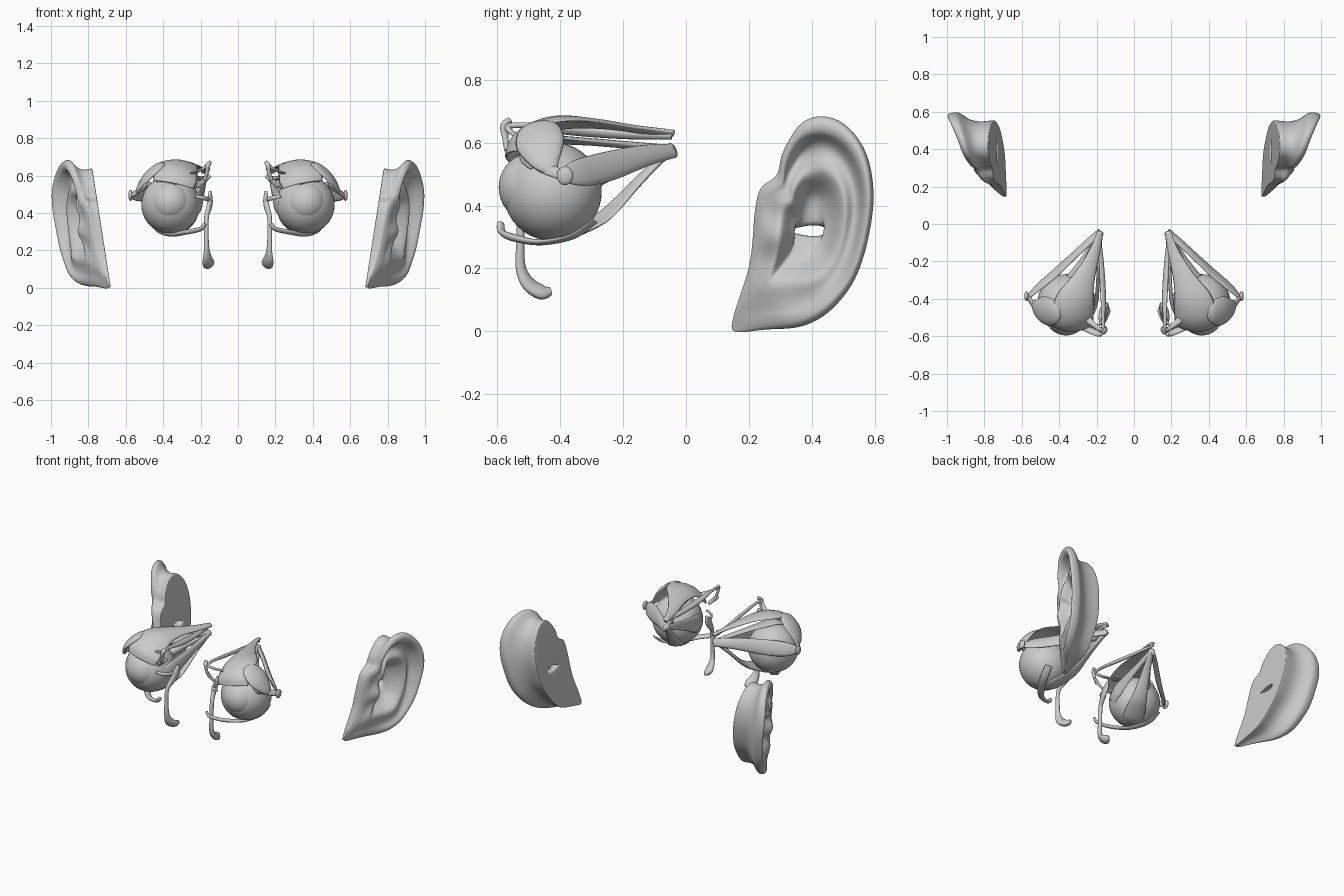
import bpy, bmesh, math
from mathutils import Vector

C = Vector((0.36, -0.425, 0.445))      # eyeball centre
APEX = Vector((0.18, -0.045, 0.58))    # where the muscles meet


def finish(name, bm, subsurf=0):
    bmesh.ops.recalc_face_normals(bm, faces=bm.faces)
    for f in bm.faces:
        f.smooth = True
    me = bpy.data.meshes.new(name)
    bm.to_mesh(me)
    bm.free()
    ob = bpy.data.objects.new(name, me)
    bpy.context.collection.objects.link(ob)
    ob.modifiers.new("mirror", 'MIRROR').use_mirror_merge = False
    if subsurf:
        s = ob.modifiers.new("smooth", 'SUBSURF')
        s.levels = s.render_levels = subsurf
    return ob


def spline(rows, n, closed=False):
    """Catmull-Rom resampling of rows of numbers."""
    m, out = len(rows), []
    get = (lambda i: rows[i % m]) if closed else (lambda i: rows[max(0, min(m - 1, i))])
    for i in range(m if closed else m - 1):
        for j in range(n):
            t = j / n
            out.append([0.5 * (2 * b + (c - a) * t + (2 * a - 5 * b + 4 * c - d) * t * t
                        + (3 * b - a - 3 * c + d) * t ** 3)
                        for a, b, c, d in zip(get(i - 1), get(i), get(i + 1), get(i + 2))])
    return out if closed else out + [list(rows[-1])]


def strap(name, rows, bend=0.0, n=6, sides=14):
    """Sweep an elliptical section; rows are x, y, z, half width, half thickness."""
    pts = spline(rows, n)
    bm, rings = bmesh.new(), []
    for i, p in enumerate(pts):
        pos = Vector(p[:3])
        tan = (Vector(pts[min(i + 1, len(pts) - 1)][:3]) - Vector(pts[max(i - 1, 0)][:3])).normalized()
        out = pos - C
        nrm = (out - tan * out.dot(tan)).normalized()
        side = tan.cross(nrm)
        ring = []
        for k in range(sides):
            a = 2 * math.pi * k / sides
            u = p[3] * math.cos(a)
            ring.append(bm.verts.new(pos + side * u + nrm * (p[4] * math.sin(a) - bend * u * u)))
        rings.append(ring)
    for r, s in zip(rings, rings[1:]):
        for k in range(sides):
            bm.faces.new((r[k], r[k - 1], s[k - 1], s[k]))
    bm.faces.new(rings[0])
    bm.faces.new(rings[-1])
    return finish(name, bm)


def rectus(name, target, radius, end, width, sag=0.0):
    """Muscle running straight from the apex, then hugging the ball."""
    a = (APEX - C).normalized()
    d = Vector(target).normalized()
    perp = (d - a * d.dot(a)).normalized()
    touch = math.acos(radius / (APEX - C).length)
    rows = []
    for i in range(11):
        t = i / 10
        phi = math.radians(end) * t ** 1.7
        r = radius / math.cos(max(0, touch - phi))
        r += sag * math.sin(math.pi * min(1, phi / touch)) - .012 * max(0, t - .8) / .2
        w = 0.014 + (width - 0.014) * min(1, t * 1.35) ** 1.3
        rows.append((*(C + (a * math.cos(phi) + perp * math.sin(phi)) * r), w, 0.013 - 0.007 * t))
    return strap(name, rows, bend=3.0, n=3)


def ball(name, centre, r, scale=(1, 1, 1), seg=40):
    bm = bmesh.new()
    bmesh.ops.create_uvsphere(bm, u_segments=seg, v_segments=seg // 2, radius=r)
    for v in bm.verts:
        x, y, z = v.co
        v.co = Vector(centre) + Vector((x * scale[0], -z * scale[1], y * scale[2]))
    return finish(name, bm)


# Eyeball with bulging cornea, optic nerve
ball("eyeball", C, 0.157)
ball("cornea", C + Vector((0.003, -0.057, 0.013)), 0.114)
strap("optic_nerve", [(*APEX, .02, .02), (.25, -.17, .54, .022, .022), (.34, -.30, .48, .03, .03)])

# Straight muscles
rectus("superior_rectus", (0, -.35, 1), .172, 112, .06)
rectus("inferior_rectus", (.05, -.4, -1), .163, 108, .062, .03)
rectus("medial_rectus", (-1, -.3, -.02), .163, 85, .058)
strap("lateral_rectus", [(.18, -.04, .575, .025, .014), (.28, -.13, .56, .036, .014), (.41, -.25, .525, .048, .014),
                         (.51, -.335, .505, .045, .011), (.56, -.385, .495, .025, .008)], 1.0)

# Lid lifter sweeping over the top of the ball
strap("lid_lifter", [(.18, -.04, .63, .018, .01), (.21, -.15, .643, .03, .01), (.265, -.29, .665, .06, .01),
                     (.31, -.41, .675, .105, .009), (.325, -.50, .65, .115, .008),
                     (.335, -.555, .605, .12, .007), (.345, -.573, .56, .11, .004)], 2.4)

# Oblique muscles with the pulley
strap("superior_oblique", [(.19, -.045, .62, .01, .008), (.175, -.2, .625, .016, .01), (.165, -.38, .64, .018, .011),
                           (.165, -.5, .655, .01, .009), (.168, -.565, .652, .009, .009),
                           (.20, -.55, .63, .012, .007), (.27, -.49, .605, .022, .005), (.34, -.43, .60, .03, .004)])
strap("pulley", [(.15, -.56, .672, .01, .01), (.16, -.578, .655, .014, .011), (.165, -.575, .62, .012, .009),
                 (.18, -.57, .575, .008, .008)])
strap("inner_tendon", [(.15, -.555, .60, .01, .008), (.18, -.56, .575, .014, .008), (.215, -.55, .54, .012, .006)])
strap("inferior_oblique", [(.175, -.59, .345, .013, .008), (.20, -.585, .315, .016, .01), (.28, -.545, .297, .018, .012),
                           (.36, -.46, .283, .022, .009), (.42, -.36, .302, .024, .007), (.44, -.29, .35, .022, .004)], 2.5)

# Tear gland in two lobes, outer tendon and knob
strap("tear_gland", [(.395, -.47, .664, .03, .006), (.43, -.472, .652, .066, .012), (.485, -.465, .605, .078, .014),
                     (.525, -.445, .545, .05, .013), (.54, -.42, .505, .014, .008)], 2.2)
strap("lid_gland", [(.47, -.515, .60, .02, .006), (.50, -.50, .555, .03, .01), (.51, -.485, .52, .012, .006)], 2.2)
strap("outer_tendon", [(.47, -.51, .56, .01, .006), (.52, -.46, .525, .02, .008), (.56, -.40, .50, .018, .01),
                       (.58, -.385, .495, .014, .01)])
ball("outer_knob", (.575, -.385, .495), .026, (.45, 1, 1.15), 20)

# Tear sac and duct
strap("tear_duct", [(.15, -.43, .515, .008, .008), (.148, -.445, .48, .028, .012), (.152, -.475, .44, .026, .014),
                    (.168, -.52, .38, .013, .013), (.17, -.527, .28, .013, .013), (.167, -.525, .2, .018, .014),
                    (.163, -.5, .15, .03, .018), (.155, -.46, .125, .032, .02), (.15, -.43, .128, .014, .012)])
strap("tear_canal", [(.15, -.46, .47, .012, .008), (.18, -.53, .48, .012, .008), (.23, -.55, .49, .008, .006)])

# Ear outline: y, z, rim x, helix strength, plate inset
OUT = [(.44, .682, .945, 1, .12), (.50, .66, .97, 1, .14), (.555, .60, .995, 1, .16), (.586, .52, 1.01, 1, .18),
       (.596, .42, 1.005, .9, .2), (.582, .31, .985, .6, .22), (.555, .21, .965, .3, .24), (.515, .13, .94, .1, .26),
       (.445, .055, .91, 0, .22), (.36, .015, .86, 0, .12), (.25, .008, .775, 0, .04), (.155, .0, .70, 0, 0),
       (.152, .045, .71, 0, 0), (.172, .11, .735, 0, 0), (.203, .21, .765, 0, 0), (.214, .30, .785, 0, 0),
       (.22, .38, .80, 0, .02), (.238, .455, .82, .1, .03), (.29, .495, .85, .4, .05), (.305, .56, .875, .7, .07),
       (.345, .635, .905, 1, .10), (.385, .672, .925, 1, .11)]
HUB = (.39, .32)
# Ear section rings: inward fraction, height between plate and rim, helix groove depth
FRONT = [(-.01, .74, 0), (-.005, .84, 0), (.02, .94, 0), (.07, 1, 0), (.14, .99, 0), (.18, .94, .10), (.24, .89, .20),
         (.33, .87, .14), (.42, .90, 0), (.50, .87, 0), (.58, .70, 0), (.68, .48, 0), (.80, .36, 0)]
# Soft swellings and hollows: y, z, height, spread (ear flap, lobe, upper hollow, bowl, front fold)
BUMPS = [(.275, .30, .03, .05), (.27, .12, .02, .08), (.37, .55, -.04, .055), (.41, .43, -.03, .05),
         (.30, .44, .015, .04), (.40, .17, .015, .06)]


def build_ear():
    bm, rings = bmesh.new(), []
    outline = spline(OUT, 3, True)

    def ring(fn):
        rings.append([bm.verts.new(fn(*p)) for p in outline])

    def plate_x(z):
        return .68 + .155 * z

    def hole(grow, dx):
        def fn(y, z, x, h, k):
            a = math.atan2(z - HUB[1], y - HUB[0])
            zz = HUB[1] + (.016 + .006 * math.cos(a)) * grow * math.sin(a)
            return (plate_x(zz) + dx, HUB[0] + .055 * grow * math.cos(a), zz)
        return fn

    def level(f, t, groove=0, inset=0):
        def fn(y, z, x, h, k):
            g = f + k * inset
            yy, zz = y + (HUB[0] - y) * g, z + (HUB[1] - z) * g
            face = x + (.89 - x) * min(1, max(0, f) * 1.3)
            px = plate_x(zz)
            xx = px + (t - groove * h) * (face - px)
            for by, bz, height, spread in BUMPS:
                d2 = ((yy - by) ** 2 + (zz - bz) ** 2) / spread ** 2
                xx += height * math.exp(-d2) * min(1, max(0, f - .05) * 5) * (inset == 0)
            return (max(xx, px + (.004 if inset == 0 else 0)), yy, zz)
        return fn

    # flat inner plate, flared back, folded rim, bowl
    ring(hole(1, 0))
    ring(hole(1.3, 0))
    ring(level(.06, 0, 0, 1))
    ring(level(.01, 0, 0, 1))
    ring(level(0, .03, 0, 1))
    ring(level(0, .3, 0, 1.25))
    ring(level(0, .5, 0, 1.0))
    ring(level(0, .64, 0, .4))
    for f, t, g in FRONT:
        ring(level(f, t, g))
    ring(hole(1.25, .045))
    ring(hole(1.0, .025))
    n = len(outline)
    for i, r in enumerate(rings):
        s = rings[(i + 1) % len(rings)]
        for j in range(n):
            bm.faces.new((r[j], r[j - 1], s[j - 1], s[j]))
    finish("ear", bm, 2)


build_ear()
